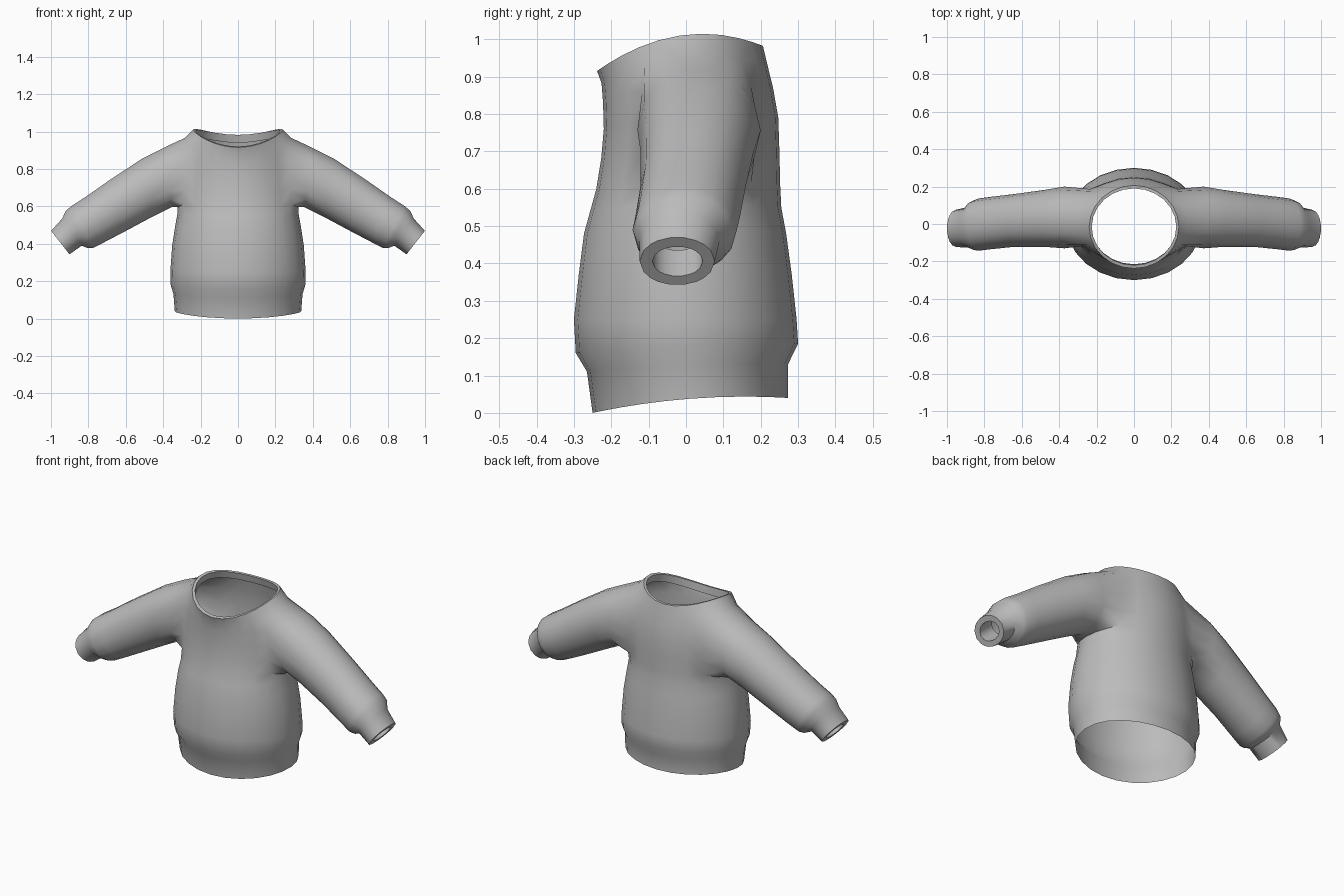
import bpy, bmesh, math

if "Cube" in bpy.data.objects:
    bpy.data.objects.remove(bpy.data.objects["Cube"])

grey = bpy.data.materials.new("knit grey")
grey.diffuse_color = (0.5, 0.5, 0.5, 1)
grey.use_nodes = True
grey.node_tree.nodes["Principled BSDF"].inputs["Base Color"].default_value = grey.diffuse_color

COLS = 12                      # columns on the half body, front centre to back centre
HOLE_J = (4, 9)                # armhole columns
HOLE_K = (7, 11)               # armhole rows

# body rings: half width, y front, y back, z front, z side, z back
BODY = [
    (.338, -.250, .273, .000, .038, .040),
    (.345, -.265, .273, .110, .130, .130),
    (.360, -.295, .300, .160, .180, .185),
    (.362, -.300, .296, .250, .250, .250),
    (.352, -.287, .283, .370, .390, .370),
    (.335, -.273, .268, .480, .500, .480),
    (.324, -.255, .255, .545, .560, .550),
    (.318, -.240, .252, .600, .605, .610),
    (.315, -.227, .250, .680, .700, .700),
    (.310, -.220, .247, .760, .800, .790),
    (.298, -.222, .233, .830, .895, .870),
    (.272, -.226, .217, .882, .970, .935),
    (.240, -.238, .206, .915, 1.010, .982),
    (.226, -.220, .190, .920, 1.005, .982),   # neck rim turned in
    (.232, -.215, .200, .875, .965, .940),
]

# sleeve rings: top (x, z), bottom (x, z), y front, y back
SLEEVE = [
    (.39, .920, .355, .592, -.130, .200),
    (.51, .860, .450, .545, -.122, .182),
    (.68, .748, .600, .465, -.122, .160),
    (.82, .650, .715, .405, -.135, .145),
    (.89, .605, .775, .375, -.143, .136),
    (.920, .580, .800, .374, -.138, .125),
    (.942, .535, .835, .388, -.125, .090),    # cuff
    (1.00, .470, .900, .342, -.124, .077),
    (.980, .445, .918, .366, -.090, .045),    # cuff rim
    (.900, .520, .835, .435, -.090, .045),    # inside of the cuff
]

bm = bmesh.new()

# half body
rings = []
for w, yf, yb, zf, zm, zb in BODY:
    ring = []
    for j in range(COLS + 1):
        a = math.pi * (j / COLS - .5)
        s = math.sin(a)
        x = 0 if j in (0, COLS) else w * math.cos(a)
        y = (yf + yb) / 2 + (yb - yf) / 2 * s
        z = zm + (zb - zf) / 2 * s + ((zf + zb) / 2 - zm) * s * s
        ring.append(bm.verts.new((x, y, z)))
    rings.append(ring)
(j0, j1), (k0, k1) = HOLE_J, HOLE_K
for k in range(len(rings) - 1):
    for j in range(COLS):
        if not (j0 <= j < j1 and k0 <= k < k1):
            bm.faces.new((rings[k][j], rings[k][j + 1], rings[k + 1][j + 1], rings[k + 1][j]))

# armhole edge, ordered around the arm
edge = ([(j, k0) for j in range(j0, j1)] + [(j1, k) for k in range(k0, k1)]
        + [(j, k1) for j in range(j1, j0, -1)] + [(j0, k) for k in range(k1, k0, -1)])
prev = [rings[k][j] for j, k in edge]
armhole = list(prev)
angles = [math.atan2(2 * (k - k0) / (k1 - k0) - 1, 2 * (j - j0) / (j1 - j0) - 1) for j, k in edge]

# sleeve grows out of the armhole
for tx, tz, bx, bz, yf, yb in SLEEVE:
    ring = []
    for a in angles:
        c, s = math.cos(a), math.sin(a)
        ring.append(bm.verts.new(((tx + bx) / 2 + (tx - bx) / 2 * s,
                                  (yf + yb) / 2 + (yb - yf) / 2 * c,
                                  (tz + bz) / 2 + (tz - bz) / 2 * s)))
    n = len(ring)
    for i in range(n):
        bm.faces.new((prev[i], prev[(i + 1) % n], ring[(i + 1) % n], ring[i]))
    prev = ring

# soften the seam between body and sleeve
for _ in range(2):
    bmesh.ops.smooth_vert(bm, verts=armhole, factor=.4, use_axis_x=True, use_axis_y=True, use_axis_z=True)

mesh = bpy.data.meshes.new("sweater")
bm.to_mesh(mesh)
bm.free()
mesh.materials.append(grey)
sweater = bpy.data.objects.new("sweater", mesh)
bpy.context.collection.objects.link(sweater)

# other half
mirror = sweater.modifiers.new("mirror", 'MIRROR')
mirror.use_clip = True
bpy.context.view_layer.objects.active = sweater
sweater.select_set(True)
bpy.ops.object.modifier_apply(modifier="mirror")
bpy.ops.object.shade_smooth_by_angle(angle=math.radians(50))
